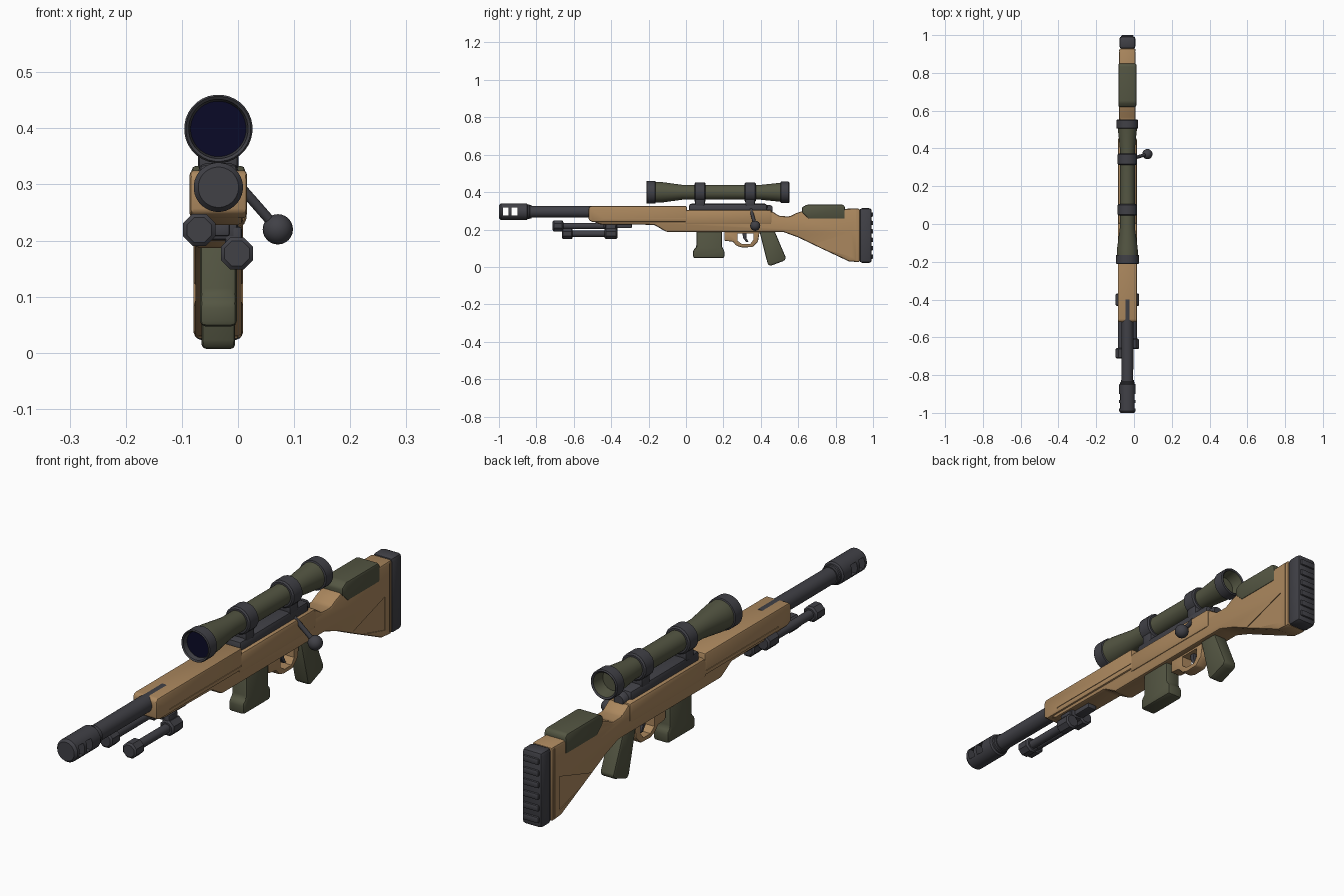
import bpy, bmesh, math
from mathutils import Vector

if "Cube" in bpy.data.objects:
    bpy.data.objects.remove(bpy.data.objects["Cube"])

CX = -0.035  # centre plane of the rifle


def material(name, rgb):
    m = bpy.data.materials.new(name)
    m.diffuse_color = (*rgb, 1)
    m.use_nodes = True
    m.node_tree.nodes["Principled BSDF"].inputs["Base Color"].default_value = m.diffuse_color
    return m


TAN = material("tan", (0.41, 0.245, 0.112))
OLIVE = material("olive", (0.088, 0.092, 0.055))
DARK = material("dark grey", (0.052, 0.052, 0.062))
NAVY = material("lens navy", (0.003, 0.003, 0.02))


def finish(bm, name, mats):
    bmesh.ops.recalc_face_normals(bm, faces=bm.faces)
    me = bpy.data.meshes.new(name)
    bm.to_mesh(me)
    bm.free()
    ob = bpy.data.objects.new(name, me)
    bpy.context.collection.objects.link(ob)
    for m in mats:
        me.materials.append(m)
    return ob


def apply(ob, mod):
    bpy.ops.object.select_all(action='DESELECT')
    bpy.context.view_layer.objects.active = ob
    ob.select_set(True)
    bpy.ops.object.modifier_apply(modifier=mod.name)


def prism(name, pts, width, mat, bevel=0.01, x=CX):
    """Side profile of (y, z) points, extruded across x and bevelled."""
    bm = bmesh.new()
    f = bm.faces.new([bm.verts.new((x - width / 2, y, z)) for y, z in pts])
    ext = bmesh.ops.extrude_face_region(bm, geom=[f])
    bmesh.ops.translate(bm, vec=(width, 0, 0),
                        verts=[v for v in ext["geom"] if isinstance(v, bmesh.types.BMVert)])
    ob = finish(bm, name, [mat])
    if bevel:
        b = ob.modifiers.new("bevel", 'BEVEL')
        b.width, b.segments, b.limit_method = bevel, 2, 'ANGLE'
        b.angle_limit = math.radians(25)
        apply(ob, b)
    return ob


def box(name, y0, y1, z0, z1, width, mat, bevel=0.008, x=CX):
    return prism(name, [(y0, z0), (y1, z0), (y1, z1), (y0, z1)], width, mat, bevel, x)


def cut(ob, cutter):
    b = ob.modifiers.new("cut", 'BOOLEAN')
    b.operation, b.object, b.solver = 'DIFFERENCE', cutter, 'EXACT'
    apply(ob, b)
    bpy.data.objects.remove(cutter)


def lathe(name, rings, z, mats, x=CX, n=32, pick=None):
    """Rings of (y, radius) around an axis along y; pick gives each band's material."""
    bm = bmesh.new()
    loops = []
    for y, r in rings:
        loops.append([bm.verts.new((x + r * math.cos(2 * math.pi * (i + .5) / n), y,
                                    z + r * math.sin(2 * math.pi * (i + .5) / n))) for i in range(n)])
    for k in range(len(loops) - 1):
        a, b = loops[k], loops[k + 1]
        for i in range(n):
            f = bm.faces.new((a[i], a[(i + 1) % n], b[(i + 1) % n], b[i]))
            f.material_index = pick[k] if pick else 0
    for loop, k in ((loops[0], 0), (loops[-1], -1)):
        f = bm.faces.new(loop)
        f.material_index = pick[k] if pick else 0
    return finish(bm, name, mats)


# Stock body, from the fore-end to the butt
stock = prism("stock", [
    (-.515, .25), (-.46, .228), (-.17, .225), (-.105, .187), (.52, .187), (.60, .158), (.70, .11),
    (.87, .03), (.93, .025), (.93, .312), (.65, .308), (.59, .288), (.555, .27), (.50, .272),
    (.46, .298), (-.515, .298)], .088, TAN, .01)
for side in (-1, 1):
    x = CX + side * .044
    cut(stock, prism("panel_cutter", [(.66, .115), (.885, .035 + .02), (.885, .185)], .006, TAN, 0, x))
    cut(stock, box("butt_groove_cutter", .912, .917, .02, .33, .006, TAN, 0, x))

# Wider fore-end shell and the action sides
fore = prism("fore_end", [(-.52, .25), (-.50, .24), (.005, .24), (.005, .325), (-.51, .325), (-.52, .315)],
             .102, TAN, .014)
for side in (-1, 1):
    cut(fore, box("seam_cutter", -.44, .0, .257, .261, .005, TAN, 0, CX + side * .051))
box("action_side", -.01, .46, .225, .305, .1, TAN, .014)

# Recoil pad with ribs
box("recoil_pad", .928, .993, .022, .314, .086, DARK, .014)
for i in range(6):
    z = .055 + i * .045
    box("pad_rib", .985, 1.0, z - .012, z + .012, .066, DARK, .005)

# Cheek rest
prism("cheek_rest", [(.62, .29), (.655, .257), (.85, .257), (.85, .322), (.84, .333), (.645, .333),
                     (.62, .318)], .095, OLIVE, .011)

# Magazine and pistol grip
prism("magazine", [(.055, .20), (.055, .105), (.038, .09), (.038, .047), (.205, .047), (.205, .09),
                   (.192, .105), (.192, .20)], .066, OLIVE, .01)
prism("pistol_grip", [(.39, .2), (.47, .2), (.535, .047), (.525, .033), (.45, .005), (.437, .015)],
      .06, OLIVE, .01)

# Trigger guard and trigger
guard = prism("trigger_guard", [(.205, .195), (.205, .14), (.25, .135), (.272, .112), (.30, .104),
                                (.355, .106), (.385, .135), (.395, .195)], .046, TAN, .006)
cut(guard, prism("guard_cutter", [(.275, .18), (.275, .14), (.30, .122), (.343, .122), (.36, .145),
                                  (.36, .18)], .2, TAN, 0))
prism("trigger", [(.30, .195), (.325, .195), (.322, .155), (.335, .132), (.322, .132), (.305, .155)],
      .014, DARK, .002)

# Receiver and bolt
box("receiver", .015, .435, .285, .338, .072, DARK, .014)
lathe("bolt_shroud", [(.42, .026), (.452, .026), (.462, .02)], .304, [DARK], n=24)
a, b = Vector((CX + .02, .345, .318)), Vector((.071, .37, .22))
bm = bmesh.new()
bmesh.ops.create_cone(bm, cap_ends=True, segments=12, radius1=.009, radius2=.009, depth=(b - a).length)
bmesh.ops.rotate(bm, verts=bm.verts, matrix=(b - a).to_track_quat('Z', 'Y').to_matrix())
bmesh.ops.translate(bm, verts=bm.verts, vec=(a + b) / 2)
finish(bm, "bolt_handle", [DARK])
bm = bmesh.new()
bmesh.ops.create_uvsphere(bm, u_segments=20, v_segments=12, radius=.027)
bmesh.ops.translate(bm, verts=bm.verts, vec=b)
finish(bm, "bolt_knob", [DARK])

# Barrel and slotted muzzle brake
lathe("barrel", [(-.85, .031), (-.4, .032)], .295, [DARK])
brake = lathe("muzzle_brake", [(-1, .017), (-1, .036), (-.99, .044), (-.85, .044), (-.845, .038),
                               (-.838, .038), (-.835, .035), (-.825, .035)], .295, [DARK])
for y0, y1 in ((-.978, -.948), (-.932, -.9)):
    cut(brake, box("slot_cutter", y0, y1, .274, .318, .3, DARK, 0))

# Scope: dark end rings, olive tube, recessed lenses
SZ = .399
lathe("scope", [(-.185, .049), (-.208, .053), (-.212, .058), (-.208, .061), (-.165, .061), (-.163, .056),
                (-.13, .055), (-.02, .04), (.40, .04), (.505, .051), (.507, .057), (.549, .057),
                (.553, .053), (.549, .047), (.50, .040)], SZ, [DARK, OLIVE, NAVY],
      pick=[0, 0, 0, 0, 0, 1, 1, 1, 1, 0, 0, 0, 0, 1])
lathe("front_lens", [(-.19, .0495), (-.186, .0495)], SZ, [NAVY])

# Scope mounts
for y in (.075, .343):
    lathe("scope_ring", [(y - .03, .047), (y - .025, .053), (y + .025, .053), (y + .03, .047)], SZ, [DARK], n=16)
    box("scope_mount", y - .026, y + .026, .325, .37, .072, DARK, .008)

# Folded bipod
box("bipod_mount", -.43, -.37, .2, .24, .07, DARK, .008)
box("bipod_plate", -.44, -.29, .208, .23, .04, DARK, .004)
for x, z, front in ((-.069, .219, -.713), (-.002, .177, -.663)):
    lathe("bipod_leg", [(front + .03, .017), (-.39, .017)], z, [DARK], x=x, n=16)
    for y0, y1 in ((front, front + .057), (-.435, -.367)):
        lathe("bipod_knob", [(y0, .024), (y0 + .006, .031), (y1 - .006, .031), (y1, .024)],
              z, [DARK], x=x, n=8)
box("bipod_hinge", -.43, -.375, .175, .225, .03, DARK, .005, x=-.008)

# Smooth shading with sharp edges kept
bpy.ops.object.select_all(action='SELECT')
bpy.ops.object.shade_smooth_by_angle(angle=math.radians(32))
